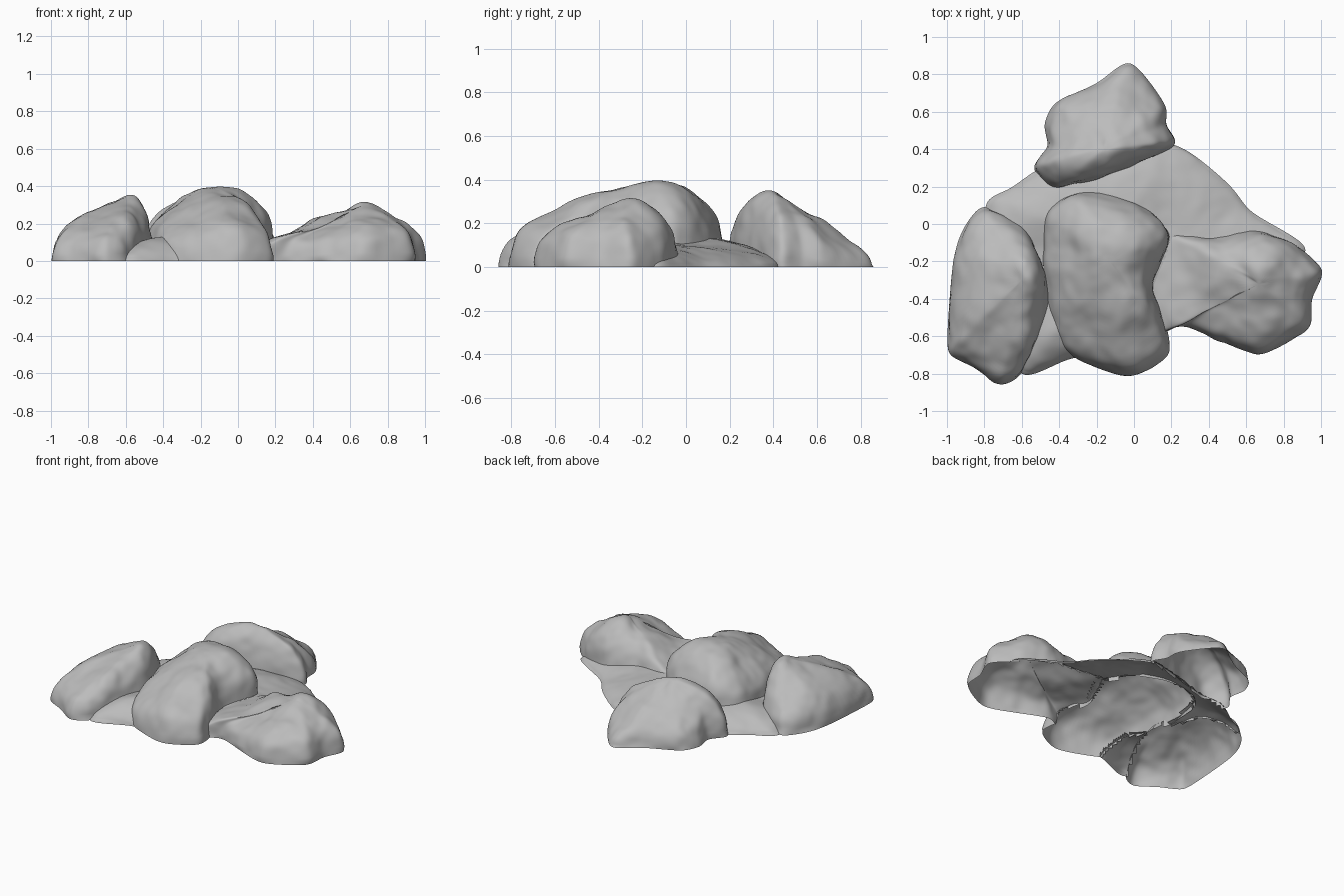
import bpy
import bmesh
import math
from mathutils import Vector, noise
from mathutils.bvhtree import BVHTree

cube = bpy.data.objects.get("Cube")
if cube:
    bpy.data.objects.remove(cube)

stone = bpy.data.materials.new("grey stone")
stone.use_nodes = True
stone.diffuse_color = (.5, .5, .5, 1)
shader = stone.node_tree.nodes["Principled BSDF"]
shader.inputs["Base Color"].default_value = stone.diffuse_color

RING_COUNT = 8
SPAN_STEPS = 3


def closed_curve(points):
    """Run a smooth closed curve through the outline points."""
    points = [Vector(p) for p in points]
    count = len(points)
    curve = []
    for i in range(count):
        before, start, end, after = (points[(i + k) % count] for k in (-1, 0, 1, 2))
        pull_out, pull_in = (end - before) / 3, (after - start) / 3
        for step in range(SPAN_STEPS):
            t = step / SPAN_STEPS
            blend = t * t * (3 - 2 * t)
            curve.append(start.lerp(end, blend)
                         + pull_out * t * (1 - t) ** 2
                         - pull_in * t * t * (1 - t))
    return curve


def crown(point, spots):
    """Blend the crown height from a few known spots."""
    total = weight = 0
    for x, y, height in spots:
        w = 1 / (math.dist(point, (x, y)) ** 3 + .0005)
        total += w * height
        weight += w
    return total / weight


def weather(mesh, depth):
    """Press uneven dents into the surface, leaving the ground edge flat."""
    normals = [v.normal.copy() for v in mesh.vertices]
    for vert, normal in zip(mesh.vertices, normals):
        if vert.co.z > .01:
            dent = noise.noise(vert.co * 6) + noise.noise(vert.co * 14) / 2
            vert.co += normal * dent * depth
        vert.co.z = max(vert.co.z, 0)


def rock(name, centre, bulge, outline, spots, depth=.012):
    """Open-bottomed boulder: outline rings shrink and rise to the crown."""
    bm = bmesh.new()
    centre = Vector(centre)
    edge = closed_curve(outline)
    rows = []
    for ring in range(RING_COUNT):
        scale = math.cos(ring / RING_COUNT * math.pi / 2)
        scale = 1 - (1 - scale) ** .9
        rise = (1 - scale ** bulge) ** (1 / bulge)
        row = []
        for point in edge:
            spot = centre.lerp(point, scale)
            row.append(bm.verts.new((*spot, rise * crown(spot, spots))))
        rows.append(row)
    tip = bm.verts.new((*centre, crown(centre, spots)))
    for i in range(len(edge)):
        j = i - 1
        for low, high in zip(rows, rows[1:]):
            bm.faces.new((low[j], low[i], high[i], high[j]))
        bm.faces.new((rows[-1][j], rows[-1][i], tip))
    bmesh.ops.recalc_face_normals(bm, faces=bm.faces)
    if sum(face.normal.z for face in bm.faces) < 0:
        bmesh.ops.reverse_faces(bm, faces=bm.faces)
    mesh = bpy.data.meshes.new(name)
    bm.to_mesh(mesh)
    bm.free()
    ob = bpy.data.objects.new(name, mesh)
    bpy.context.collection.objects.link(ob)

    # Refine the loft before weathering it
    refine = ob.modifiers.new("refine", 'SUBSURF')
    refine.levels = 2
    graph = bpy.context.evaluated_depsgraph_get()
    ob.data = bpy.data.meshes.new_from_object(ob.evaluated_get(graph))
    ob.modifiers.clear()
    weather(ob.data, depth)
    ob.data.materials.clear()
    ob.data.materials.append(stone)
    return ob


# Tallest stone, with a blunt nose at the front
middle = rock(
    "middle_boulder", (-.13, -.2), 2.8,
    outline=[(-.5, -.2), (-.43, -.6), (-.31, -.72), (-.03, -.82), (.18, -.71),
             (.18, -.57), (.1, -.33), (.21, -.06), (.06, .1), (-.3, .19),
             (-.48, .05)],
    spots=[(-.05, -.1, .4), (-.2, -.1, .39), (-.4, -.2, .29),
           (-.05, -.4, .36), (-.05, -.7, .3), (-.3, -.65, .22), (.13, -.6, .25)])

# Leaning stone, steep on its inner side
left = rock(
    "side_boulder", (-.6, -.3), 2.4,
    outline=[(-1, -.65), (-.97, -.22), (-.92, -.04), (-.8, .1), (-.55, -.05),
             (-.45, -.38), (-.53, -.68), (-.62, -.82), (-.72, -.86), (-.85, -.77),
             (-.95, -.72)],
    spots=[(-.55, -.25, .38), (-.7, -.3, .31), (-.85, -.3, .28),
           (-.75, 0, .22), (-.75, -.65, .24), (-.55, -.5, .3)])

# Low stone that tapers inward to a neck
right = rock(
    "low_boulder", (.67, -.32), 2.7,
    outline=[(0, -.3), (.1, -.6), (.25, -.54), (.45, -.62), (.68, -.7),
             (.93, -.56), (.95, -.4), (1.01, -.25), (.85, -.1), (.65, -.03),
             (.4, -.07), (.1, -.02)],
    spots=[(.68, -.22, .33), (.5, -.25, .25), (.2, -.3, .14), (.05, -.3, .14),
           (.9, -.27, .24), (.68, -.55, .24), (.4, -.5, .17)])

# Wedge stone sloping away to the back
back = rock(
    "back_boulder", (-.16, .41), 2.2,
    outline=[(-.54, .3), (-.46, .41), (-.48, .53), (-.42, .65), (-.2, .75),
             (-.02, .87), (.16, .65), (.17, .53), (.22, .42), (-.1, .27),
             (-.42, .18)],
    spots=[(-.15, .35, .37), (-.4, .29, .35), (.1, .42, .32),
           (-.15, .6, .25), (-.03, .78, .15), (-.38, .6, .23)])

# Thin ledge filling the gaps between the stones
ledge = rock(
    "connecting_ledge", (-.1, -.1), 1.8,
    outline=[(-.8, .1), (-.66, .19), (-.5, .3), (-.2, .42), (.22, .43), (.51, .21),
             (.63, .06), (.94, -.14), (.6, -.35), (.22, -.53), (-.1, -.68),
             (-.35, -.72), (-.62, -.81), (-.75, -.3)],
    spots=[(.3, .15, .12), (-.1, .2, .15), (-.6, .1, .16),
           (-.5, -.65, .2), (-.5, -.3, .11), (.2, -.35, .12)],
    depth=.008)

# Trim the faces buried beneath a neighbouring stone
rocks = [middle, left, right, back, ledge]
up = Vector((0, 0, 1))
trees = {ob: BVHTree.FromPolygons([v.co for v in ob.data.vertices],
                                  [p.vertices for p in ob.data.polygons])
         for ob in rocks}
for ob in rocks:
    others = [tree for other, tree in trees.items() if other != ob]
    bm = bmesh.new()
    bm.from_mesh(ob.data)
    buried = {v for v in bm.verts
              if any(tree.ray_cast(v.co, up)[0] for tree in others)}
    dead = [face for face in bm.faces if buried.issuperset(face.verts)]
    bmesh.ops.delete(bm, geom=dead, context='FACES')
    bm.to_mesh(ob.data)
    bm.free()
    bpy.ops.object.select_all(action='DESELECT')
    ob.select_set(True)
    bpy.context.view_layer.objects.active = ob
    bpy.ops.object.shade_smooth_by_angle(angle=math.radians(35))
